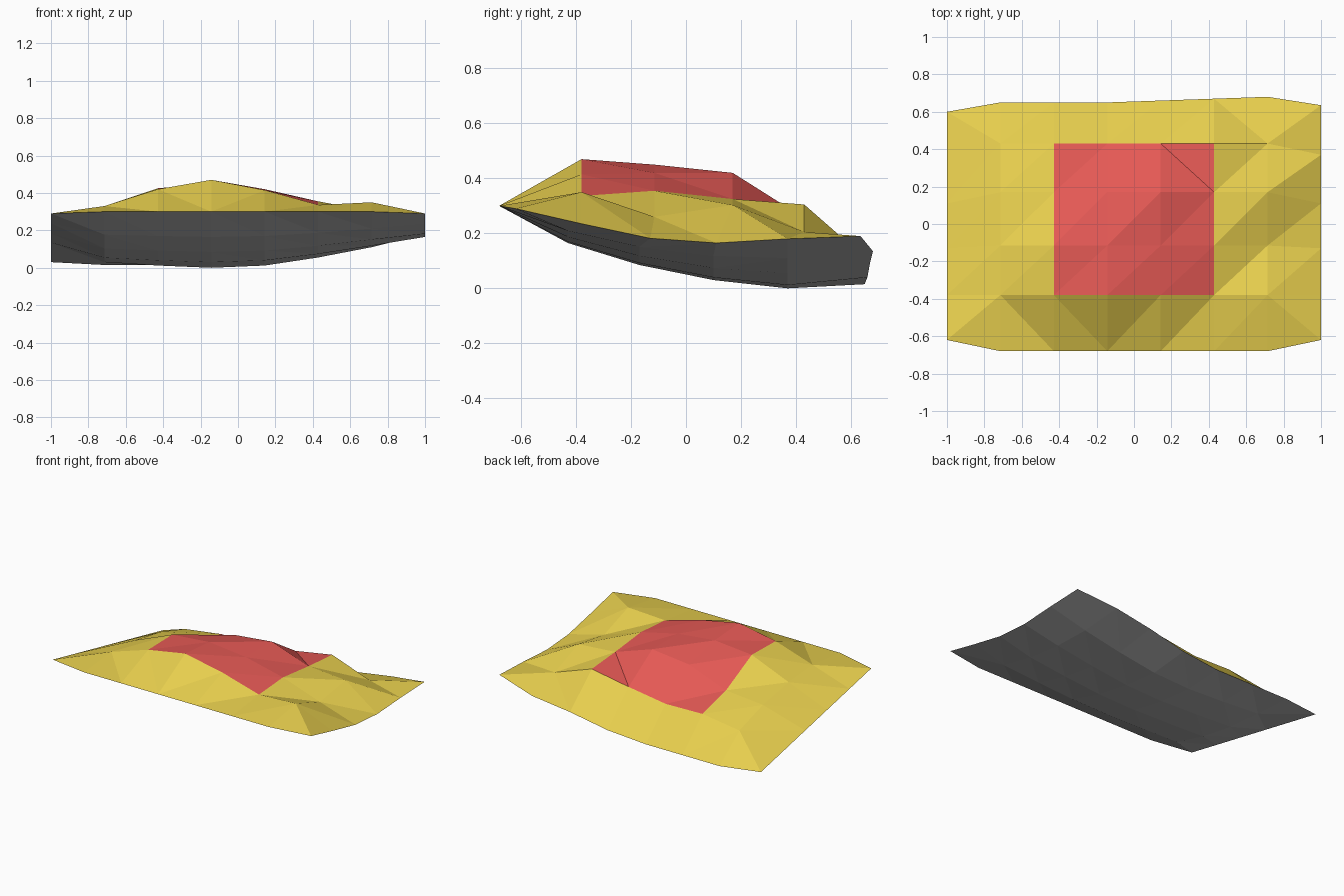
import bpy

# Remove the default cube only
cube = bpy.data.objects.get("Cube")
if cube:
    bpy.data.objects.remove(cube, do_unlink=True)


def make_material(name, colour):
    material = bpy.data.materials.new(name)
    material.use_nodes = True
    material.diffuse_color = (*colour, 1)
    shader = material.node_tree.nodes["Principled BSDF"]
    shader.inputs["Base Color"].default_value = (*colour, 1)
    return material


yellow = make_material("warm yellow", (0.80, 0.62, 0.075))
red = make_material("soft red", (0.78, 0.10, 0.09))
grey = make_material("mid grey", (0.48, 0.48, 0.48))

COLUMNS, ROWS = 8, 6
column_x = [-1 + 2 * i / (COLUMNS - 1) for i in range(COLUMNS)]

# Shared rim: the front and back edges, listed along x
front_rim = [(x, -0.62 if abs(x) == 1 else -0.68, 0.29 if abs(x) == 1 else 0.30)
             for x in column_x]
back_y = [0.60, 0.65, 0.65, 0.65, 0.66, 0.67, 0.68, 0.635]
back_z = [0.03, 0.015, 0.015, 0.015, 0.04, 0.095, 0.135, 0.19]
back_rim = list(zip(column_x, back_y, back_z))

# Shared rim: one straight end and one sagging end, listed along y
end_y = [-0.38, -0.13, 0.11, 0.37]
straight_end = [(-1, y, 0.03 + 0.213 * (0.60 - y)) for y in end_y]
sagging_end = [(1, y, z) for y, z in zip(end_y, [0.235, 0.182, 0.165, 0.18])]


def build_sheet(name, row_y, heights, flipped, faces_up, materials, panel=None):
    """Triangulated sheet of interior heights stretched inside the shared rim."""
    grid = [front_rim]
    for j, (y, row) in enumerate(zip(row_y, heights)):
        inner = [(x, y, z) for x, z in zip(column_x[1:-1], row)]
        grid.append([straight_end[j], *inner, sagging_end[j]])
    grid.append(back_rim)

    faces, slots = [], []
    for j in range(ROWS - 1):
        for i in range(COLUMNS - 1):
            a = j * COLUMNS + i
            b, c, d = a + 1, a + COLUMNS + 1, a + COLUMNS
            if (i, j) in flipped:
                pair = [(a, b, d), (b, c, d)]
            else:
                pair = [(a, b, c), (a, c, d)]
            for face in pair:
                faces.append(face if faces_up else face[::-1])
                slots.append(1 if panel and panel(i, j) else 0)

    mesh = bpy.data.meshes.new(name)
    mesh.from_pydata([point for row in grid for point in row], [], faces)
    for material in materials:
        mesh.materials.append(material)
    for polygon, slot in zip(mesh.polygons, slots):
        polygon.material_index = slot
    mesh.update()
    sheet = bpy.data.objects.new(name, mesh)
    bpy.context.scene.collection.objects.link(sheet)
    return sheet


# Faceted upper surface with a red panel over its middle cells
upper_heights = [
    [0.33, 0.42, 0.47, 0.415, 0.336, 0.35],
    [0.31, 0.425, 0.45, 0.42, 0.355, 0.26],
    [0.26, 0.285, 0.39, 0.42, 0.325, 0.303],
    [0.18, 0.22, 0.214, 0.256, 0.305, 0.205],
]
build_sheet(
    "upper_surface", [-0.38, -0.115, 0.17, 0.43], upper_heights,
    flipped={(1, 0), (2, 0), (6, 0), (4, 3), (0, 4), (5, 4)}, faces_up=True,
    materials=[yellow, red],
    panel=lambda i, j: 2 <= i <= 4 and 1 <= j <= 3,
)

# Shallow grey underside: a keel curve lifted towards both ends
keel = [0.165, 0.085, 0.03, 0.0]
lift = [0.03, 0.012, 0.0, 0.012, 0.055, 0.11]
lift_strength = [0.4, 0.6, 0.8, 1.0]
lower_heights = [[base + strength * rise for rise in lift]
                 for base, strength in zip(keel, lift_strength)]
build_sheet(
    "underside", [-0.43, -0.17, 0.10, 0.37], lower_heights,
    flipped={(6, 0), (0, 4)}, faces_up=False, materials=[grey],
)
